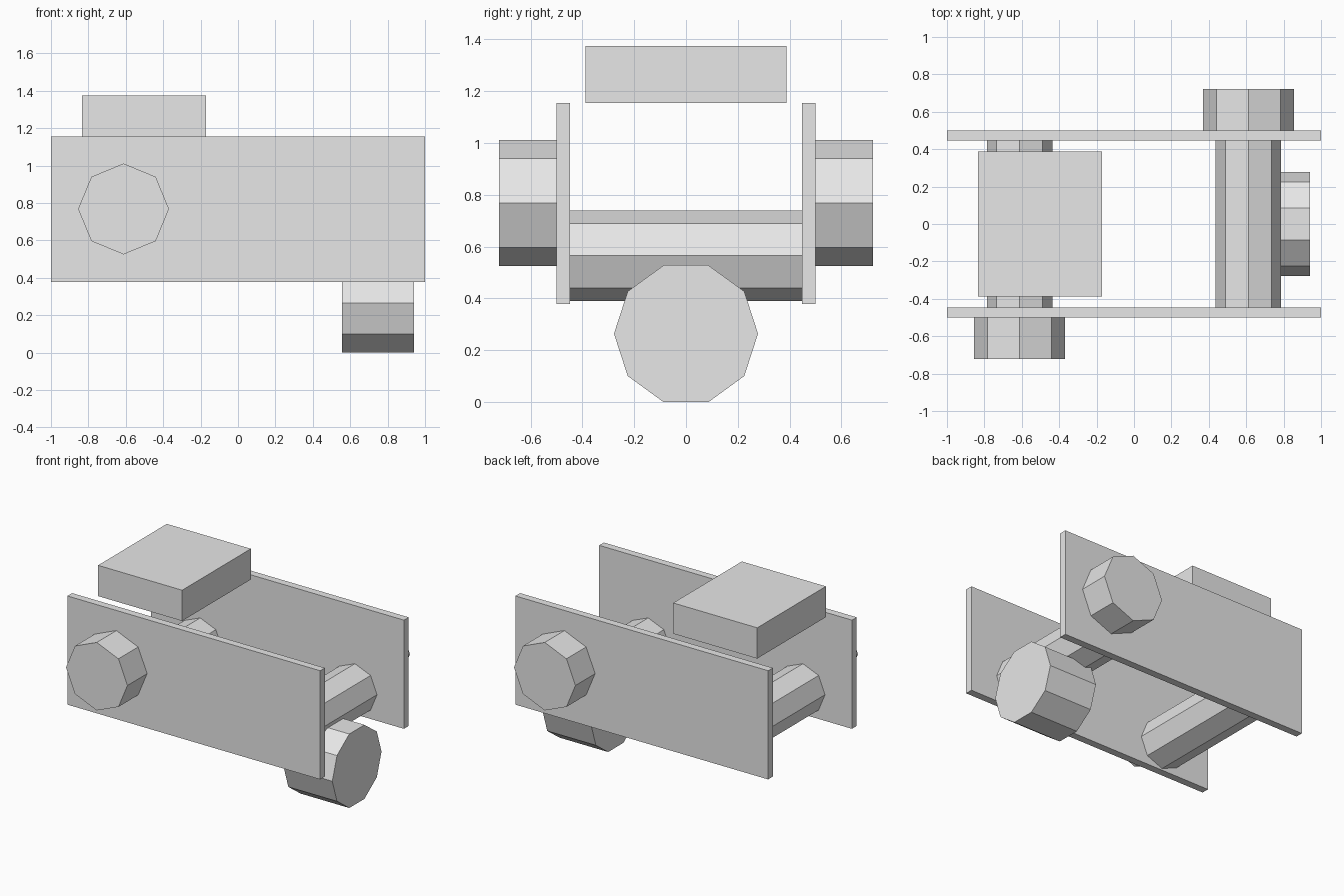
import bpy
import math
from mathutils import Matrix, Vector

cube = bpy.data.objects.get("Cube")
if cube:
    bpy.data.objects.remove(cube, do_unlink=True)

# Single plain colour
grey = bpy.data.materials.new("light_grey")
grey.use_nodes = True
grey.diffuse_color = (0.8, 0.8, 0.8, 1)
for node in grey.node_tree.nodes:
    if node.type == 'BSDF_PRINCIPLED':
        node.inputs["Base Color"].default_value = grey.diffuse_color


def finish(obj, name):
    obj.name = name
    obj.data.name = name
    obj.data.materials.append(grey)
    return obj


def box(name, low, high):
    low, high = Vector(low), Vector(high)
    bpy.ops.mesh.primitive_cube_add(size=1)
    obj = bpy.context.object
    obj.data.transform(Matrix.Diagonal((*(high - low), 1)))
    obj.location = (low + high) / 2
    return finish(obj, name)


def drum(name, center, radius, length, sides, axis):
    """Low-poly cylinder along x or y with corners level with its centre."""
    bpy.ops.mesh.primitive_cylinder_add(vertices=sides, radius=radius, depth=length)
    obj = bpy.context.object
    # Put a corner on local +x, then lay the cylinder down
    obj.data.transform(Matrix.Rotation(math.pi / 2, 4, 'Z'))
    obj.data.transform(Matrix.Rotation(math.pi / 2, 4, 'X'))
    if axis == 'X':
        obj.data.transform(Matrix.Rotation(math.pi / 2, 4, 'Z'))
    obj.location = center
    return finish(obj, name)


AXLE_X = 0.612
INNER, OUTER = 0.447, 0.5

for side, name in ((-1, "front"), (1, "back")):
    # Side plate
    y = side * (INNER + OUTER) / 2
    half = (OUTER - INNER) / 2
    box(name + "_side_plate", (-1, y - half, 0.378), (1, y + half, 1.155))
    # Motor housing outside the plate, at opposite ends
    drum(name + "_motor", (side * AXLE_X, side * 0.611, 0.768), 0.243, 0.222, 8, 'Y')

# Rollers between the plates
for side, name in ((-1, "right_roller"), (1, "left_roller")):
    drum(name, (side * AXLE_X, 0, 0.565), 0.175, 2 * INNER, 8, 'Y')

# Lower drum and the slab above the plates
drum("lower_drum", (0.748, 0, 0.264), 0.278, 0.385, 10, 'X')
box("top_slab", (-0.835, -0.388, 1.155), (-0.17, 0.388, 1.375))
